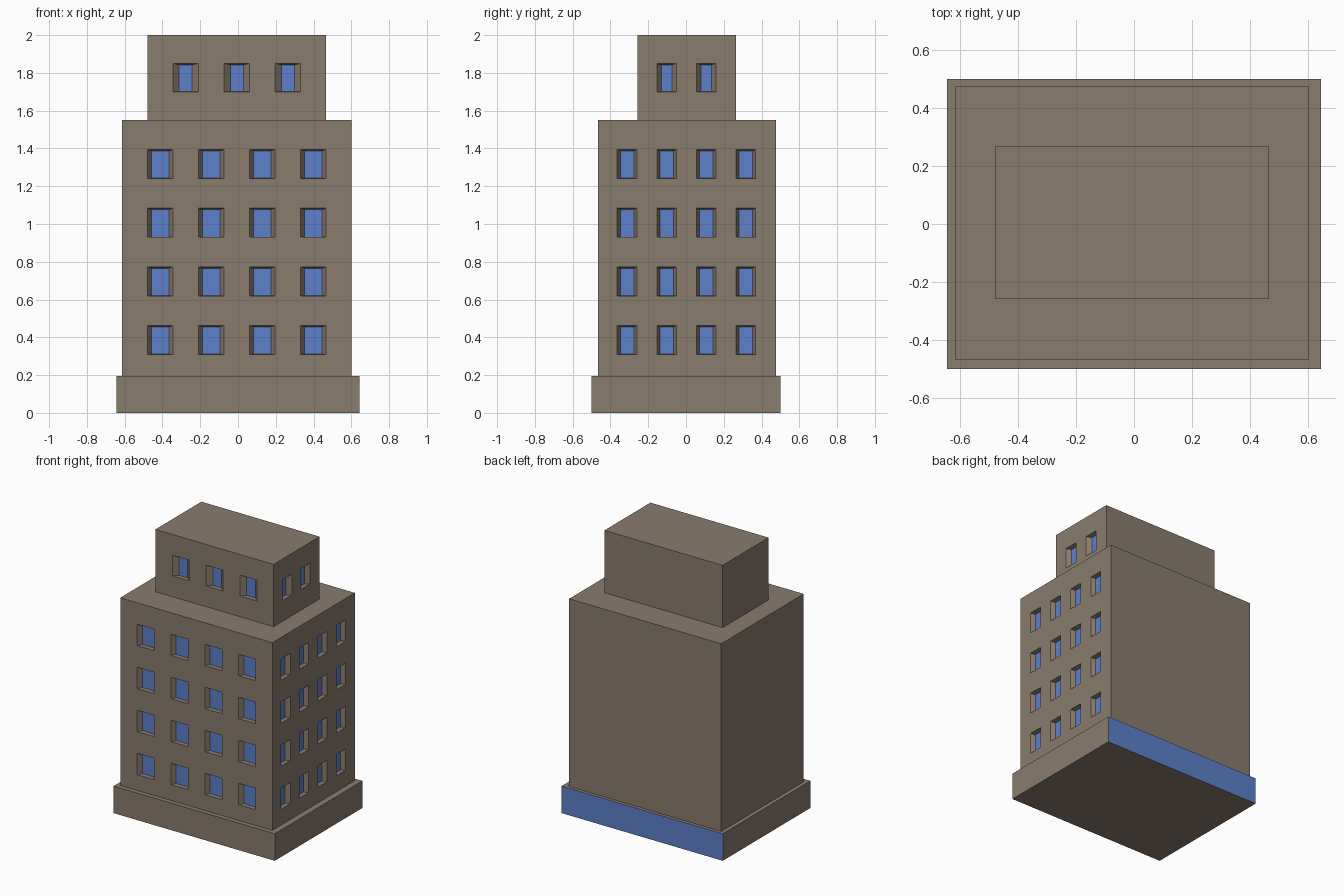
import bpy, bmesh
from mathutils import Vector

if "Cube" in bpy.data.objects:
    bpy.data.objects.remove(bpy.data.objects["Cube"])


def material(name, color):
    m = bpy.data.materials.new(name)
    m.diffuse_color = (*color, 1)
    m.use_nodes = True
    m.node_tree.nodes["Principled BSDF"].inputs["Base Color"].default_value = m.diffuse_color
    return m


bm = bmesh.new()


def set_rect(face, cx, cy, sx, sy, z):
    """Move the corners of a horizontal quad to a given rectangle."""
    c = face.calc_center_median()
    for v, d in [(v, v.co - c) for v in face.verts]:
        v.co = (cx + (sx if d.x > 0 else -sx) / 2,
                cy + (sy if d.y > 0 else -sy) / 2, z)


def extrude(face):
    return bmesh.ops.extrude_discrete_faces(bm, faces=[face])["faces"][0]


def windows(normal, z0, z1, us, zs, w, h, inset, depth):
    """Cut a wall into a grid, then push the window cells in as tapered recesses."""
    normal = Vector(normal)
    axis = 0 if normal.y else 1
    along = Vector((1, 0, 0) if axis == 0 else (0, 1, 0))

    def wall():
        bm.normal_update()
        return [f for f in bm.faces if f.normal.dot(normal) > 0.99
                and z0 < f.calc_center_median().z < z1]

    cuts = [(along * (u + s * w / 2), along) for u in us for s in (-1, 1)]
    up = Vector((0, 0, 1))
    cuts += [(up * (z + s * h / 2), up) for z in zs for s in (-1, 1)]
    for co, no in cuts:
        faces = wall()
        geom = {x for f in faces for x in (f, *f.edges, *f.verts)}
        bmesh.ops.bisect_plane(bm, geom=list(geom), plane_co=co, plane_no=no, dist=1e-5)

    cells = [f for f in wall()
             if any(abs(f.calc_center_median()[axis] - u) < 0.01 for u in us)
             and any(abs(f.calc_center_median().z - z) < 0.01 for z in zs)]
    for cell in cells:
        pane = extrude(cell)
        c = pane.calc_center_median()
        for v in pane.verts:
            d = v.co - c
            v.co -= normal * depth
            v.co[axis] -= inset if d[axis] > 0 else -inset
            v.co.z -= 0.008 if d.z > 0 else -0.002
        pane.material_index = 1


# Plinth, with its blue back face
bmesh.ops.create_cube(bm, size=1)
bm.normal_update()
top = next(f for f in bm.faces if f.normal.z > 0.9)
bottom = next(f for f in bm.faces if f.normal.z < -0.9)
back = next(f for f in bm.faces if f.normal.y > 0.9)
set_rect(bottom, 0, 0, 1.288, 1.0, 0)
set_rect(top, 0, 0, 1.288, 1.0, 0.195)
back.material_index = 1

# Main block and upper storey, stepped up from the plinth
for cx, cy, sx, sy, z0, z1 in ((-0.007, 0.005, 1.214, 0.942, 0.195, 1.55),
                               (-0.007, 0.004, 0.944, 0.524, 1.55, 2.0)):
    top = extrude(top)
    set_rect(top, cx, cy, sx, sy, z0)
    top = extrude(top)
    set_rect(top, cx, cy, sx, sy, z1)

# Window rows on the front and right walls
rows = [0.386 + 0.3105 * i for i in range(4)]
front = [-0.412 + 0.2705 * i for i in range(4)]
side = [-0.312 + 0.2095 * i for i in range(4)]
FRONT, RIGHT = (0, -1, 0), (1, 0, 0)
windows(FRONT, 0.2, 1.55, front, rows, 0.135, 0.154, 0.021, 0.03)
windows(RIGHT, 0.2, 1.55, side, rows, 0.104, 0.154, 0.016, 0.03)
windows(FRONT, 1.56, 2.0, [-0.277, -0.006, 0.264], [1.775], 0.135, 0.15, 0.033, 0.03)
windows(RIGHT, 1.56, 2.0, side[1:3], [1.775], 0.104, 0.15, 0.024, 0.03)

bmesh.ops.recalc_face_normals(bm, faces=bm.faces)
mesh = bpy.data.meshes.new("building")
bm.to_mesh(mesh)
bm.free()
mesh.materials.append(material("stone", (0.25, 0.2, 0.155)))
mesh.materials.append(material("glass_blue", (0.11, 0.22, 0.6)))
bpy.context.collection.objects.link(bpy.data.objects.new("building", mesh))
